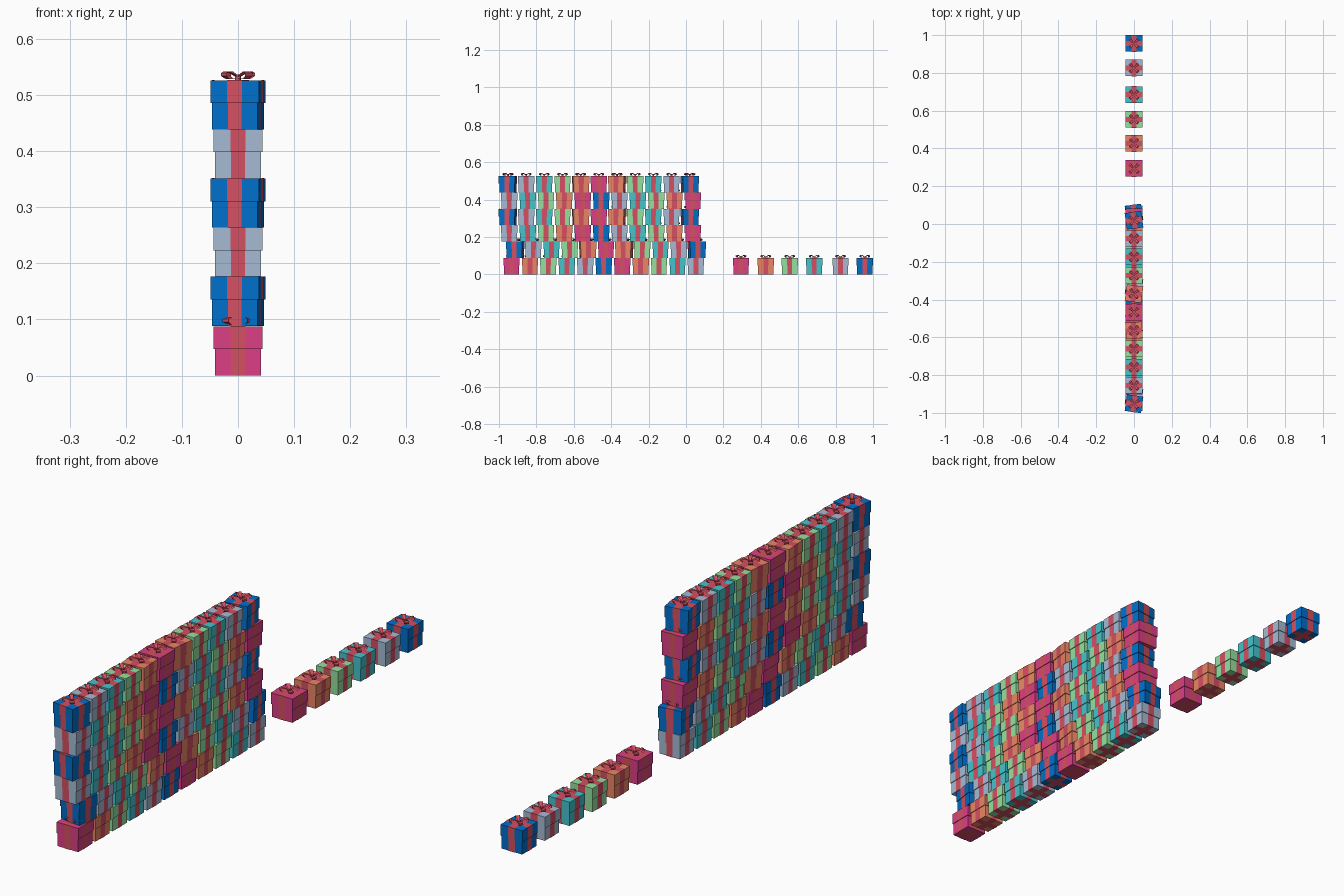
import bpy, bmesh
from math import radians, cos, sin, pi
from mathutils import Matrix, Vector

if "Cube" in bpy.data.objects:
    bpy.data.objects.remove(bpy.data.objects["Cube"])

COLOURS = [("pink", (0.72, 0.05, 0.24)), ("orange", (0.83, 0.24, 0.13)),
           ("green", (0.30, 0.75, 0.35)), ("teal", (0.06, 0.55, 0.60)),
           ("grey", (0.38, 0.50, 0.66)), ("blue", (0.0, 0.16, 0.60))]
SPLIT, TOP = 0.047, 0.0875        # lid seam and lid top heights
BASE_W, LID_W = 0.082, 0.0875


def material(name, rgb):
    m = bpy.data.materials.new(name)
    m.diffuse_color = (*rgb, 1)
    m.use_nodes = True
    m.node_tree.nodes["Principled BSDF"].inputs["Base Color"].default_value = m.diffuse_color
    return m


def add_box(bm, sx, sy, z0, z1):
    mat = Matrix.Translation((0, 0, (z0 + z1) / 2)) @ Matrix.Diagonal((sx, sy, z1 - z0, 1))
    return bmesh.ops.create_cube(bm, size=1, matrix=mat)["verts"]


def to_mesh(bm, name, mat):
    me = bpy.data.meshes.new(name)
    bm.to_mesh(me)
    bm.free()
    me.materials.append(mat)
    return me


def box_mesh(name, width, z0, z1, mat):
    bm = bmesh.new()
    add_box(bm, width, width, z0, z1)
    return to_mesh(bm, name, mat)


def ribbon_mesh(mat):
    # crossed bands wrapping the base (open top) and the lid (open bottom)
    bm = bmesh.new()
    for width, band, z0, z1, open_z in ((BASE_W, 0.025, 0, SPLIT, 1),
                                        (LID_W, 0.027, SPLIT, TOP, -1)):
        for axis in (0, 1):
            size = [width + 0.0016, width + 0.0016]
            size[axis] = band
            lift = 0.0008 if open_z < 0 else 0
            low = -0.0004 if open_z > 0 else 0
            verts = add_box(bm, *size, z0 + low, z1 + lift)
            faces = {f for v in verts for f in v.link_faces}
            bm.normal_update()
            drop = [f for f in faces if abs(f.normal[axis]) > 0.5 or f.normal.z * open_z > 0.5]
            bmesh.ops.delete(bm, geom=drop, context='FACES')
    return to_mesh(bm, "ribbon", mat)


def bow_mesh(mat):
    # four diagonal teardrop loops and a small knot
    bm = bmesh.new()
    profile = [(0.002, 0.004, 0.003), (0.012, 0.002, 0.005), (0.024, 0.003, 0.007),
               (0.032, 0.008, 0.008), (0.032, 0.013, 0.008), (0.026, 0.016, 0.008),
               (0.014, 0.012, 0.006), (0.002, 0.006, 0.003)]   # reach, height, half width
    for k in range(4):
        a = pi / 4 + k * pi / 2
        out, side = Vector((cos(a), sin(a), 0)), Vector((-sin(a), cos(a), 0))
        rows = []
        for r, z, w in profile:
            p = out * r + Vector((0, 0, TOP + z))
            rows.append((bm.verts.new(p - side * w), bm.verts.new(p + side * w)))
        for (a0, a1), (b0, b1) in zip(rows, rows[1:]):
            bm.faces.new((a0, a1, b1, b0))
    add_box(bm, 0.009, 0.009, TOP, TOP + 0.010)
    return to_mesh(bm, "bow", mat)


red = material("ribbon_red", (0.66, 0.08, 0.12))
ribbon, bow = ribbon_mesh(red), bow_mesh(red)
parts = []
for cname, rgb in COLOURS:
    m = material(cname, rgb)
    parts.append({"box": box_mesh(cname + "_box", BASE_W, 0, SPLIT, m),
                  "lid": box_mesh(cname + "_lid", LID_W, SPLIT, TOP, m),
                  "ribbon": ribbon, "bow": bow})


def present(colour, y, z=0.0, turn=0.0):
    for part, me in parts[colour].items():
        ob = bpy.data.objects.new(f"{COLOURS[colour][0]}_present_{part}", me)
        ob.location = (0, y, z)
        ob.rotation_euler.z = radians(turn)
        bpy.context.collection.objects.link(ob)


# wall of presents: colour order, first and last centre, turns per row
cycle = [0, 1, 2, 3, 4, 5, 0, 1, 2, 3, 4]
mirror = [5, 4, 3, 2, 1, 0, 1, 2, 3, 4, 5]
turns = [-8, 0, 0, 0, 4, 0, -8, 0, 0, 0, 8]
straight = [0] * 11
rows = [(cycle, -0.933, 0.053, straight), (mirror, -0.913, 0.058, turns),
        (cycle[::-1], -0.945, 0.037, straight), (mirror, -0.952, 0.02, turns),
        (cycle[::-1], -0.945, 0.037, straight), (mirror, -0.952, 0.02, turns)]
for level, (order, first, last, turn) in enumerate(rows):
    for i, c in enumerate(order):
        present(c, first + (last - first) * i / 10, level * TOP + (0.001 if level else 0), turn[i])

# loose row behind the wall
for c, y in enumerate((0.294, 0.427, 0.554, 0.685, 0.826, 0.956)):
    present(c, y)
